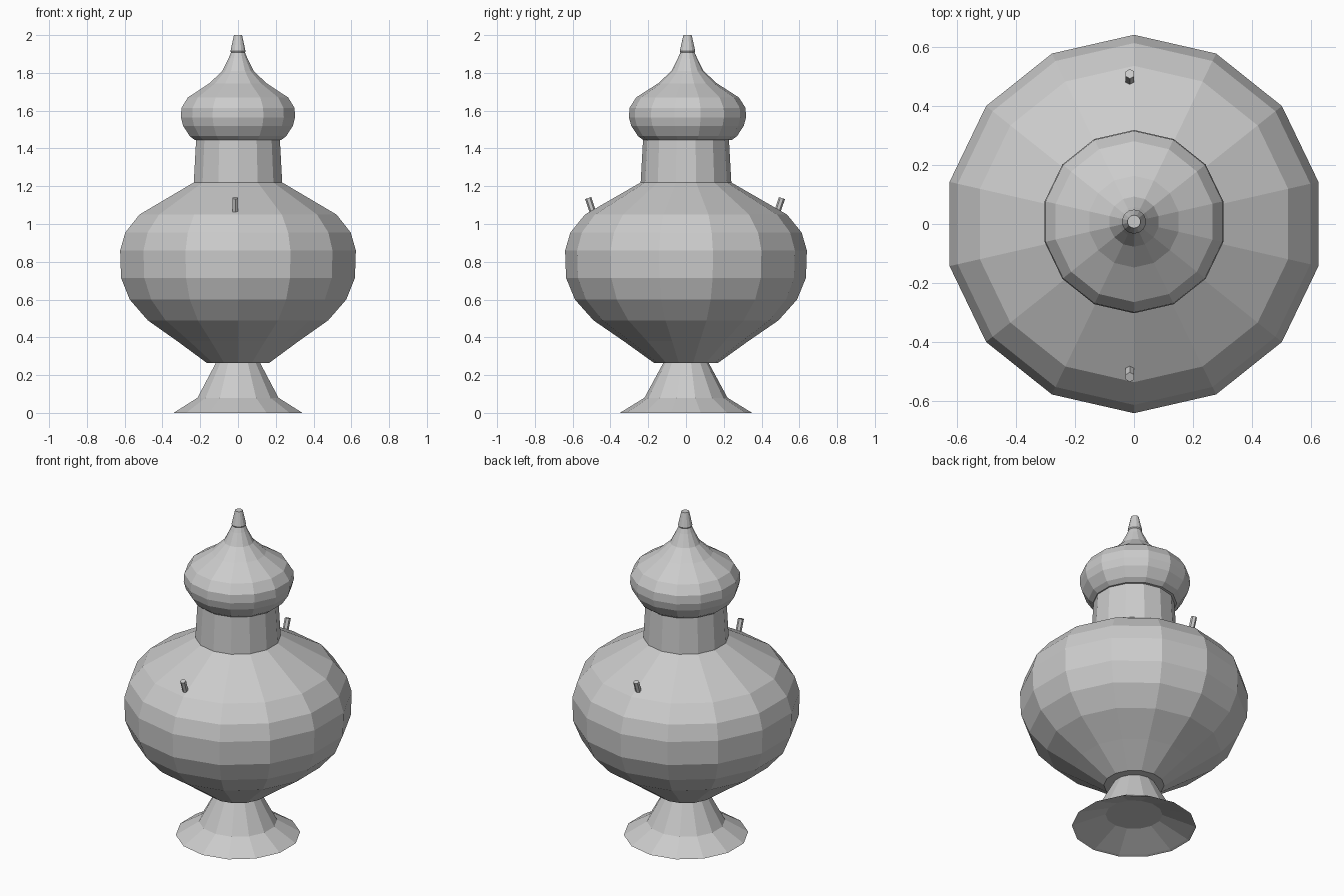
import bpy, bmesh
from math import sin, cos, tau
from mathutils import Vector

if "Cube" in bpy.data.objects:
    bpy.data.objects.remove(bpy.data.objects["Cube"])


def lathe(name, profile, y=0.0, sides=14, cap_start=True, cap_end=True):
    """Spin a (radius, height) profile into a faceted solid with a corner on the y axis."""
    bm = bmesh.new()
    rings = [[bm.verts.new((r * sin(tau * i / sides), y - r * cos(tau * i / sides), z))
              for i in range(sides)] for r, z in profile]
    for a, b in zip(rings, rings[1:]):
        for i in range(sides):
            j = (i + 1) % sides
            bm.faces.new((a[i], a[j], b[j], b[i]))
    if cap_start:
        bm.faces.new(rings[0][::-1])
    if cap_end:
        bm.faces.new(rings[-1])
    bmesh.ops.recalc_face_normals(bm, faces=bm.faces)
    mesh = bpy.data.meshes.new(name)
    bm.to_mesh(mesh)
    bm.free()
    obj = bpy.data.objects.new(name, mesh)
    bpy.context.collection.objects.link(obj)
    return obj


# Flared foot with a recessed underside
lathe("foot", [(0.16, 0.075), (0.335, 0.005), (0.35, 0.0), (0.22, 0.08), (0.12, 0.265)])

# Bulbous body
lathe("body", [(0.17, 0.265), (0.33, 0.38), (0.49, 0.49), (0.588, 0.6), (0.635, 0.715),
               (0.64, 0.86), (0.612, 0.955), (0.535, 1.05), (0.24, 1.22)])

# Straight neck
lathe("neck", [(0.24, 1.22), (0.227, 1.455)])

# Domed lid, drawn up into a spire
lathe("lid", [(0.235, 1.445), (0.262, 1.465), (0.298, 1.52), (0.31, 1.565), (0.307, 1.615),
              (0.272, 1.67), (0.155, 1.745), (0.085, 1.81), (0.05, 1.88), (0.033, 1.92)], y=0.008)

# Finial at the top of the lid
lathe("finial", [(0.036, 1.905), (0.041, 1.915), (0.022, 2.0)], y=0.008)

# Small pegs leaning outward from the shoulder
for name, side, mid in (("front_peg", -1, -0.502), ("back_peg", 1, 0.492)):
    peg = lathe(name, [(0.017, -0.05), (0.017, 0.05)], sides=6)
    peg.location = (-0.014, mid, 1.09)
    peg.rotation_mode = 'QUATERNION'
    peg.rotation_quaternion = Vector((0, side * 0.32, 0.95)).to_track_quat('Z', 'Y')
